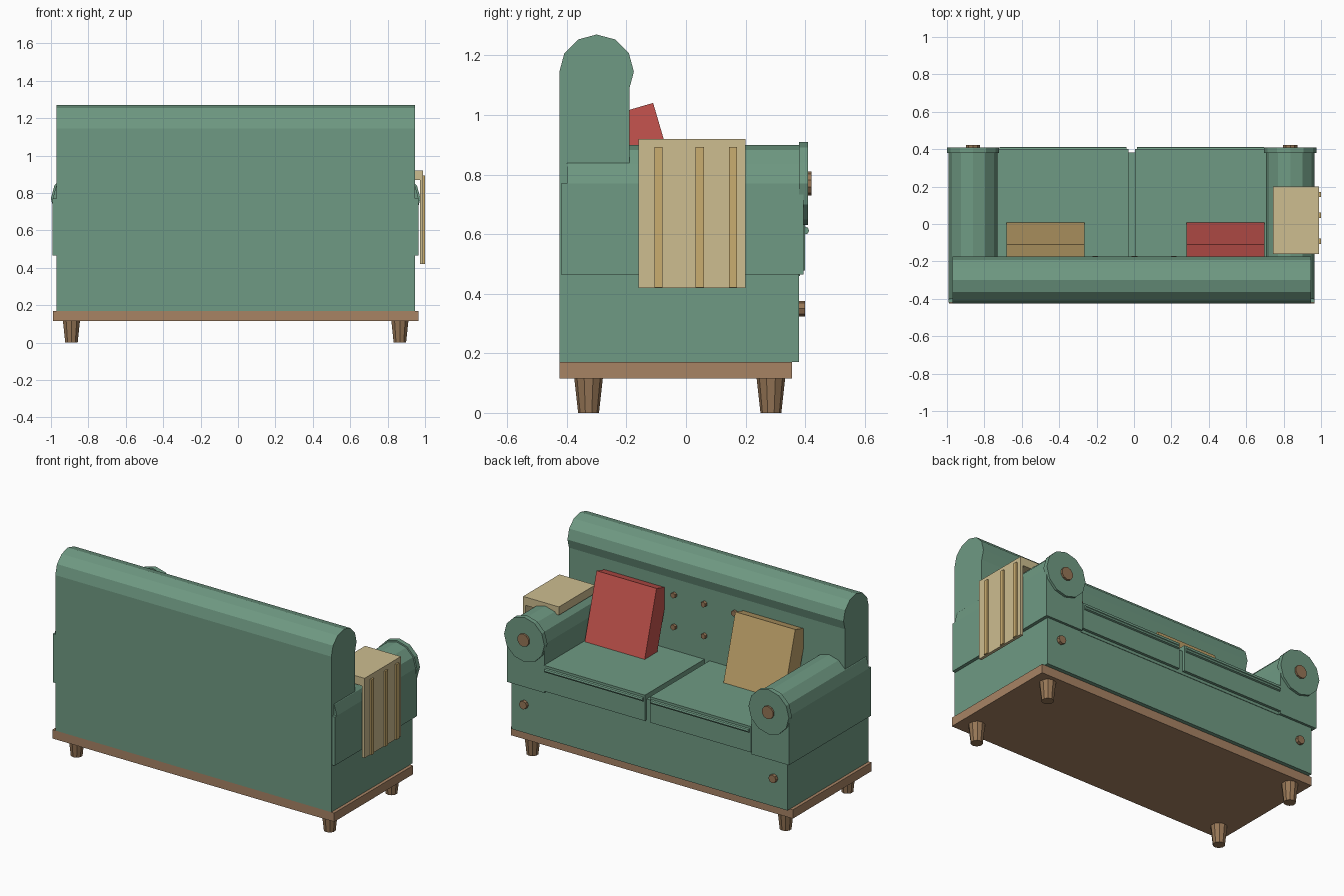
import bpy, bmesh, math
from mathutils import Matrix, Vector

if "Cube" in bpy.data.objects:
    bpy.data.objects.remove(bpy.data.objects["Cube"])


def material(name, rgb):
    lin = [(c / 255 / 12.92) if c < 10 else ((c / 255 + 0.055) / 1.055) ** 2.4 for c in rgb]
    m = bpy.data.materials.new(name)
    m.diffuse_color = (*lin, 1)
    m.use_nodes = True
    m.node_tree.nodes["Principled BSDF"].inputs["Base Color"].default_value = m.diffuse_color
    return m


GREEN = material("green fabric", (111, 154, 131))
PLINTH = material("plinth wood", (167, 131, 100))
WOOD = material("leg wood", (150, 118, 86))
RED = material("red fabric", (198, 84, 78))
TAN = material("tan fabric", (192, 163, 107))
CREAM = material("cream blanket", (205, 189, 144))
STRIPE = material("blanket stripe", (202, 173, 112))
CX = -0.0125  # middle of the sofa body


def finish(name, bm, mat):
    me = bpy.data.meshes.new(name)
    bmesh.ops.recalc_face_normals(bm, faces=bm.faces)
    bm.to_mesh(me)
    bm.free()
    me.materials.append(mat)
    ob = bpy.data.objects.new(name, me)
    bpy.context.collection.objects.link(ob)
    return ob


def box(name, x, y, z, mat, tilt=0):
    """Box from (min, max) ranges, tilted about x around its centre."""
    bm = bmesh.new()
    bmesh.ops.create_cube(bm, size=1)
    size = Vector((x[1] - x[0], y[1] - y[0], z[1] - z[0]))
    mid = Vector((sum(x) / 2, sum(y) / 2, sum(z) / 2))
    bm.transform(Matrix.Translation(mid) @ Matrix.Rotation(tilt, 4, 'X') @ Matrix.Diagonal((*size, 1)))
    return finish(name, bm, mat)


def rod(name, a, b, r1, r2, sides, mat):
    """Cylinder or cone from point a to point b."""
    a, b = Vector(a), Vector(b)
    d = b - a
    bm = bmesh.new()
    bmesh.ops.create_cone(bm, cap_ends=True, segments=sides, radius1=r1, radius2=r2, depth=d.length)
    if abs(d.x) > 0.01:
        rot = Matrix.Rotation(math.pi / 2, 4, 'Y')
    elif abs(d.y) > 0.01:
        rot = Matrix.Rotation(-math.pi / 2, 4, 'X')
    else:
        rot = Matrix()
    bm.transform(Matrix.Translation((a + b) / 2) @ rot)
    return finish(name, bm, mat)


# Plinth and tapered legs
box("plinth", (-0.99, 0.965), (-0.425, 0.355), (0.115, 0.17), PLINTH)
for sx in (-1, 1):
    for y in (-0.327, 0.285):
        x = CX + sx * 0.878
        rod("leg", (x, y, 0), (x, y, 0.117), 0.035, 0.048, 10, WOOD)

# Lower body, seat deck and backrest with rolled top
box("lower_body", (-0.97, 0.945), (-0.425, 0.38), (0.17, 0.465), GREEN)
box("seat_deck", (-0.73, 0.705), (-0.3, 0.383), (0.46, 0.61), GREEN)
box("backrest", (-0.97, 0.945), (-0.425, -0.19), (0.3, 1.145), GREEN)
rod("backrest_roll", (-0.97, -0.3, 1.145), (0.945, -0.3, 1.145), 0.125, 0.125, 12, GREEN)

# Arms: block, roll, front disc and buttons
for sx in (-1, 1):
    x = CX + sx * 0.848
    box("arm_block", (x - 0.13, x + 0.13), (-0.42, 0.395), (0.465, 0.77), GREEN)
    rod("arm_roll", (x, -0.4, 0.77), (x, 0.385, 0.77), 0.13, 0.13, 12, GREEN)
    rod("arm_disc", (x, 0.38, 0.77), (x, 0.41, 0.77), 0.14, 0.14, 12, GREEN)
    rod("arm_button", (x, 0.40, 0.77), (x, 0.422, 0.77), 0.04, 0.04, 10, WOOD)
    xb = CX + sx * 0.865
    rod("front_button", (xb, 0.37, 0.35), (xb, 0.4, 0.35), 0.026, 0.026, 8, WOOD)

# Seat cushions with front piping
for x0, x1 in ((-0.73, -0.03), (0.005, 0.705)):
    box("seat_cushion", (x0, x1), (-0.25, 0.4), (0.478, 0.64), GREEN)
    rod("cushion_piping", (x0 + 0.01, 0.4, 0.612), (x1 - 0.01, 0.4, 0.612), 0.013, 0.013, 8, GREEN)

# Tufting buttons on the backrest
for i in range(-2, 3):
    for z in (0.79, 0.99):
        x = CX + 0.015 + i * 0.21
        rod("back_button", (x, -0.2, z), (x, -0.172, z), 0.018, 0.018, 6, WOOD)

# Leaning throw pillows
for name, x, mat in (("red_pillow", 0.49, RED), ("tan_pillow", -0.4725, TAN)):
    box(name, (x - 0.208, x + 0.208), (-0.169, -0.049), (0.612, 1.032), mat, math.radians(16.3))

# Blanket over the right arm with raised stripes
box("blanket_top", (0.742, 0.99), (-0.16, 0.2), (0.868, 0.92), CREAM)
box("blanket_side", (0.972, 0.99), (-0.16, 0.2), (0.42, 0.9), CREAM)
for y in (-0.0925, 0.0465, 0.158):
    box("blanket_stripe", (0.985, 1.0), (y - 0.014, y + 0.014), (0.421, 0.893), STRIPE)
